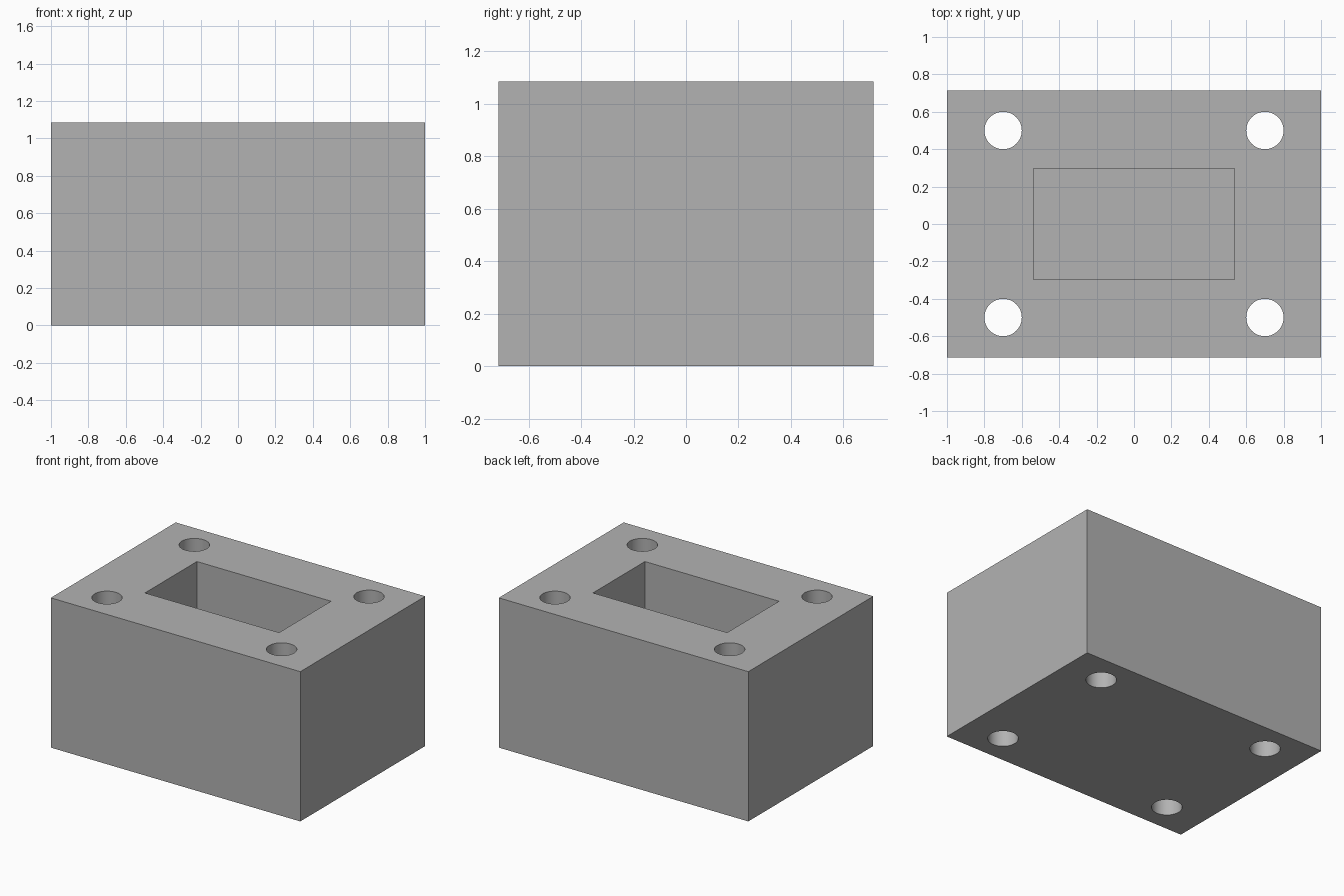
import bpy
import math

cube = bpy.data.objects.get("Cube")
if cube:
    bpy.data.objects.remove(cube, do_unlink=True)

WIDTH, DEPTH, HEIGHT = 2.0, 1.43, 1.085
POCKET_FLOOR = 0.2

# Single grey material
grey = bpy.data.materials.new("plain grey")
grey.use_nodes = True
colour = (0.448, 0.448, 0.448, 1)
grey.diffuse_color = colour
grey.node_tree.nodes["Principled BSDF"].inputs["Base Color"].default_value = colour


def box(name, size, bottom):
    """Box centred in x and y, resting on the given height."""
    bpy.ops.mesh.primitive_cube_add(size=1, location=(0, 0, bottom + size[2] / 2))
    obj = bpy.context.object
    obj.name = name
    obj.scale = size
    bpy.ops.object.transform_apply(location=True, rotation=False, scale=True)
    obj.data.materials.append(grey)
    return obj


def cut(target, cutter):
    """Subtract the cutter from the target, then discard it."""
    cutter.hide_render = True
    mod = target.modifiers.new("cut", "BOOLEAN")
    mod.operation = "DIFFERENCE"
    mod.solver = "EXACT"
    mod.object = cutter
    bpy.context.view_layer.objects.active = target
    bpy.ops.object.modifier_apply(modifier=mod.name)
    bpy.data.objects.remove(cutter, do_unlink=True)


# Solid block
block = box("housing_block", (WIDTH, DEPTH, HEIGHT), 0)

# Blind rectangular pocket in the top
cut(block, box("pocket_cutter", (1.075, 0.595, HEIGHT), POCKET_FLOOR))

# Four round holes right through the corners
for x in (-0.7, 0.7):
    for y in (-0.5, 0.5):
        bpy.ops.mesh.primitive_cylinder_add(
            vertices=64, radius=0.1, depth=HEIGHT * 2, location=(x, y, HEIGHT / 2))
        hole = bpy.context.object
        hole.name = "bolt_hole_cutter"
        hole.data.materials.append(grey)
        cut(block, hole)

# Smooth hole walls, crisp edges
bpy.ops.object.select_all(action="DESELECT")
block.select_set(True)
bpy.context.view_layer.objects.active = block
bpy.ops.object.shade_smooth_by_angle(angle=math.radians(30))
